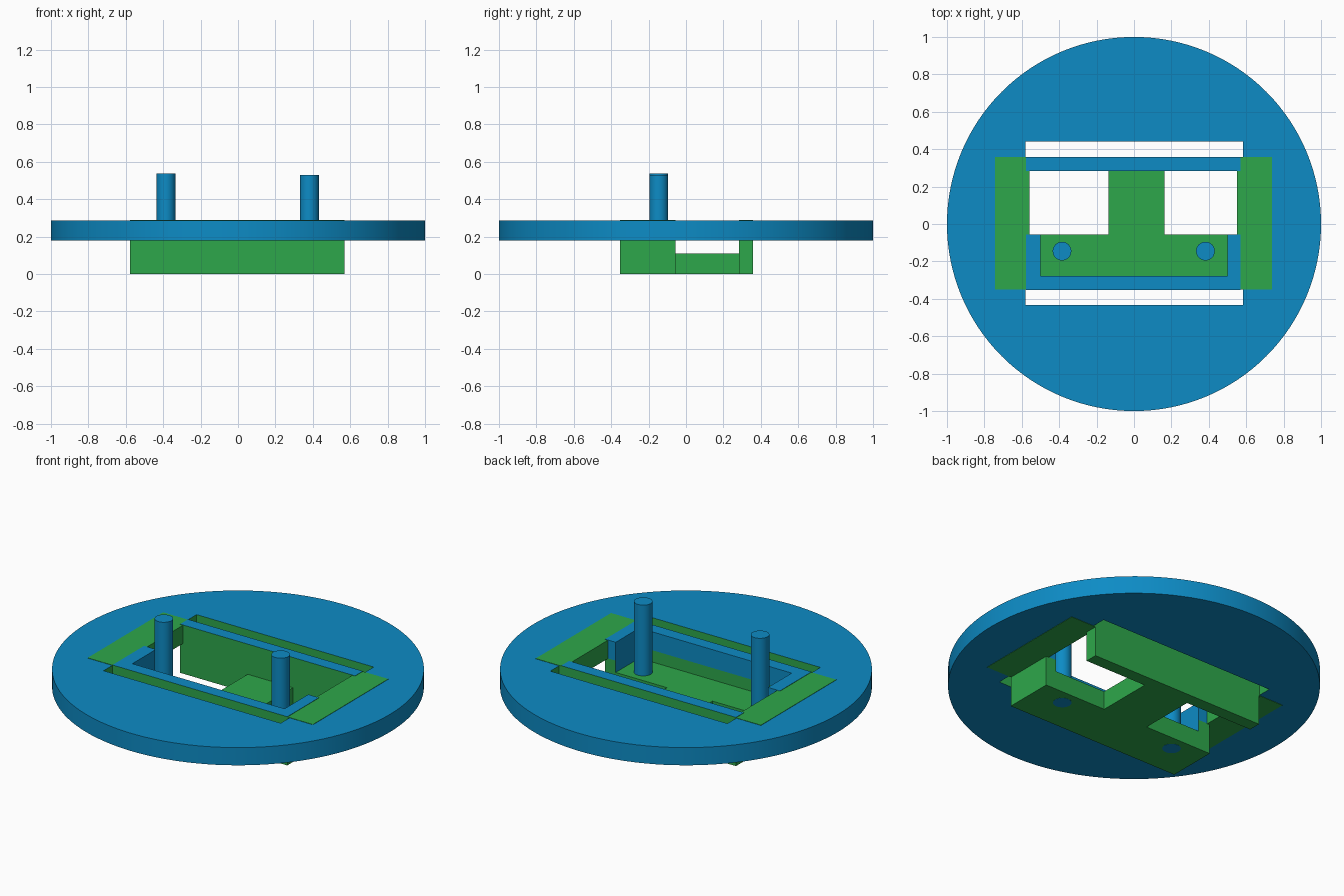
import bpy, bmesh, math

if "Cube" in bpy.data.objects:
    bpy.data.objects.remove(bpy.data.objects["Cube"])


def material(name, rgb):
    m = bpy.data.materials.new(name)
    m.diffuse_color = (*rgb, 1)
    m.use_nodes = True
    m.node_tree.nodes["Principled BSDF"].inputs["Base Color"].default_value = m.diffuse_color
    return m


BLUE = material("blue", (0.004, 0.26, 0.56))
GREEN = material("green", (0.027, 0.39, 0.07))


def paint(obj, rule):
    """Blue where the rule holds for (centre, normal), green elsewhere."""
    obj.data.materials.clear()
    obj.data.materials.append(BLUE)
    obj.data.materials.append(GREEN)
    for p in obj.data.polygons:
        p.material_index = 0 if rule(p.center, p.normal) else 1


def prism(name, pts, levels, rule):
    """Extrude a plan outline through the given heights."""
    bm = bmesh.new()
    rings = [[bm.verts.new((x, y, z)) for x, y in pts] for z in levels]
    n = len(pts)
    bm.faces.new(rings[0][::-1])
    bm.faces.new(rings[-1])
    for a, b in zip(rings, rings[1:]):
        for i in range(n):
            j = (i + 1) % n
            bm.faces.new((a[i], a[j], b[j], b[i]))
    bmesh.ops.recalc_face_normals(bm, faces=bm.faces)
    mesh = bpy.data.meshes.new(name)
    bm.to_mesh(mesh)
    bm.free()
    obj = bpy.data.objects.new(name, mesh)
    bpy.context.collection.objects.link(obj)
    paint(obj, rule)
    return obj


def rect(x0, x1, y0, y1):
    return [(x0, y0), (x1, y0), (x1, y1), (x0, y1)]


def circle(x, y, r, n):
    return [(x + r * math.cos(2 * math.pi * i / n),
             y + r * math.sin(2 * math.pi * i / n)) for i in range(n)]


def smooth(obj):
    bpy.ops.object.select_all(action='DESELECT')
    obj.select_set(True)
    bpy.context.view_layer.objects.active = obj
    bpy.ops.object.shade_smooth_by_angle(angle=math.radians(30))


def all_blue(c, n):
    return True


def all_green(c, n):
    return False


BOTTOM, TOP, FLOOR = 0.18, 0.285, 0.11

# round plate with a rectangular opening lined in green
plate = prism("round_plate", circle(0, 0, 1, 128), [BOTTOM, TOP], all_blue)
cutter = prism("opening_cutter", rect(-0.58, 0.583, -0.432, 0.44), [0, 0.5], all_blue)
cut = plate.modifiers.new("opening", 'BOOLEAN')
cut.operation, cut.solver, cut.object = 'DIFFERENCE', 'EXACT', cutter
bpy.context.view_layer.objects.active = plate
bpy.ops.object.modifier_apply(modifier="opening")
bpy.data.objects.remove(cutter)
paint(plate, lambda c, n: abs(n.z) > 0.5 or c.xy.length > 0.8)
smooth(plate)

# side tabs set into the plate
for name, x0, x1 in (("left_tab", -0.742, -0.56), ("right_tab", 0.552, 0.737)):
    prism(name, rect(x0, x1, -0.35, 0.357), [BOTTOM - 0.002, TOP + 0.002], all_green)

# T-shaped base: pocket floor and centre bridge
prism("base", [(-0.578, -0.352), (0.57, -0.352), (0.57, -0.055), (0.163, -0.055),
               (0.163, 0.285), (-0.135, 0.285), (-0.135, -0.055), (-0.578, -0.055)],
      [0, FLOOR], all_green)


# U-shaped pocket wall: blue top and upper inner sides, green outside
def wall_rule(c, n):
    if n.z > 0.5:
        return True
    inner_side = abs(n.x) > 0.5 and abs(c.x) < 0.52
    return inner_side or (n.y > 0.5 and c.z > BOTTOM)


prism("pocket_wall", [(-0.578, -0.352), (0.57, -0.352), (0.57, -0.055), (0.5, -0.055),
                      (0.5, -0.277), (-0.5, -0.277), (-0.5, -0.055), (-0.578, -0.055)],
      [FLOOR, BOTTOM, TOP + 0.004], wall_rule)

# rear crossbar with a blue top
prism("rear_bar", rect(-0.578, 0.57, 0.283, 0.357), [0, BOTTOM, TOP + 0.004],
      lambda c, n: n.z > 0.5)

# upright pins, showing flush on the underside
for name, x, top in (("left_pin", -0.385, 0.538), ("right_pin", 0.382, 0.53)):
    smooth(prism(name, circle(x, -0.145, 0.05, 32), [-0.001, top], all_blue))
